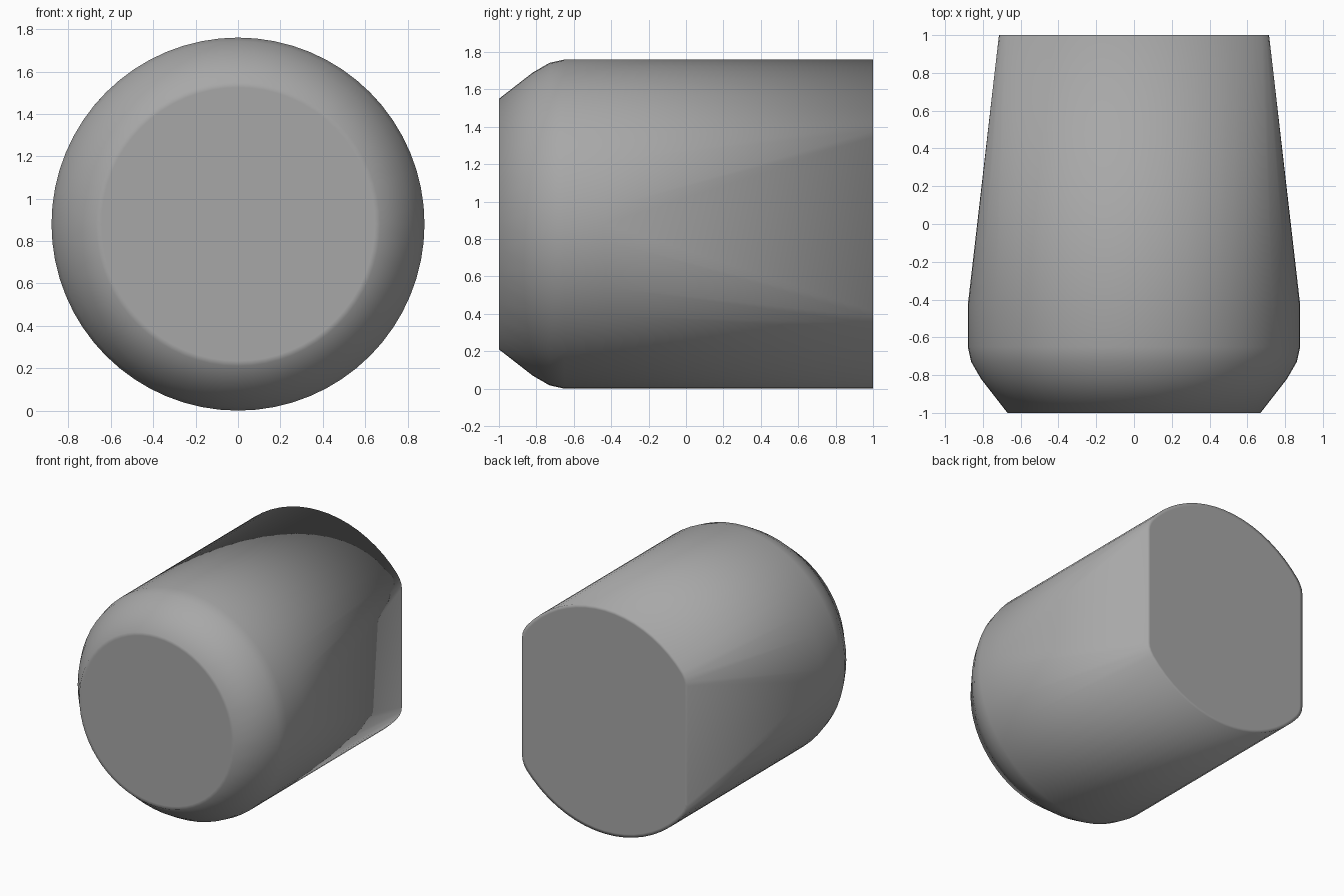
import bpy, bmesh, math

if "Cube" in bpy.data.objects:
    bpy.data.objects.remove(bpy.data.objects["Cube"])

R = 0.88          # body radius
FLAT = 0.715      # half width across the side flats at the back
SEG = 64


def ring(y, r):
    return [(r * math.cos(2 * math.pi * i / SEG), y, R + r * math.sin(2 * math.pi * i / SEG))
            for i in range(SEG)]


# rounded nose rings, then the last full round section
points = []
for y, r in [(-1, 0.67), (-0.82, 0.81), (-0.73, 0.862), (-0.65, R), (-0.43, R)]:
    points += ring(y, r)

# back section: circle with two flat sides and slightly rounded corners
x_end = FLAT - 0.04
points += [p for p in ring(1, R) if abs(p[0]) < x_end - 0.01]
h = math.sqrt(R * R - FLAT * FLAT)
z_end = math.sqrt(R * R - x_end * x_end)
for sx in (-1, 1):
    for sz in (-1, 1):
        for t in (0, 0.33, 0.67, 1):
            a, b, c = (1 - t) ** 2, 2 * t * (1 - t), t * t
            x = (a + b) * FLAT + c * x_end
            z = a * (h - 0.05) + b * h + c * z_end
            points.append((sx * x, 1, R + sz * z))

# tapered body wrapped around all sections
bm = bmesh.new()
for p in points:
    bm.verts.new(p)
bmesh.ops.convex_hull(bm, input=bm.verts[:])
bmesh.ops.delete(bm, geom=[v for v in bm.verts if not v.link_faces], context='VERTS')
bmesh.ops.dissolve_limit(bm, angle_limit=0.005, verts=bm.verts[:], edges=bm.edges[:])
bmesh.ops.recalc_face_normals(bm, faces=bm.faces[:])

# narrow border on both end caps so the smooth shading stays flat inside it
caps = [f for f in bm.faces if abs(f.normal.y) > 0.999]
bmesh.ops.inset_individual(bm, faces=caps, thickness=0.025, use_even_offset=True)
for f in bm.faces:
    f.smooth = True
mesh = bpy.data.meshes.new("tapered_plug_body")
bm.to_mesh(mesh)
bm.free()
body = bpy.data.objects.new("tapered_plug_body", mesh)
bpy.context.collection.objects.link(body)

# darker grey
grey = bpy.data.materials.new("dark_grey")
grey.diffuse_color = (0.39, 0.39, 0.39, 1)
grey.use_nodes = True
grey.node_tree.nodes["Principled BSDF"].inputs["Base Color"].default_value = grey.diffuse_color
mesh.materials.append(grey)
